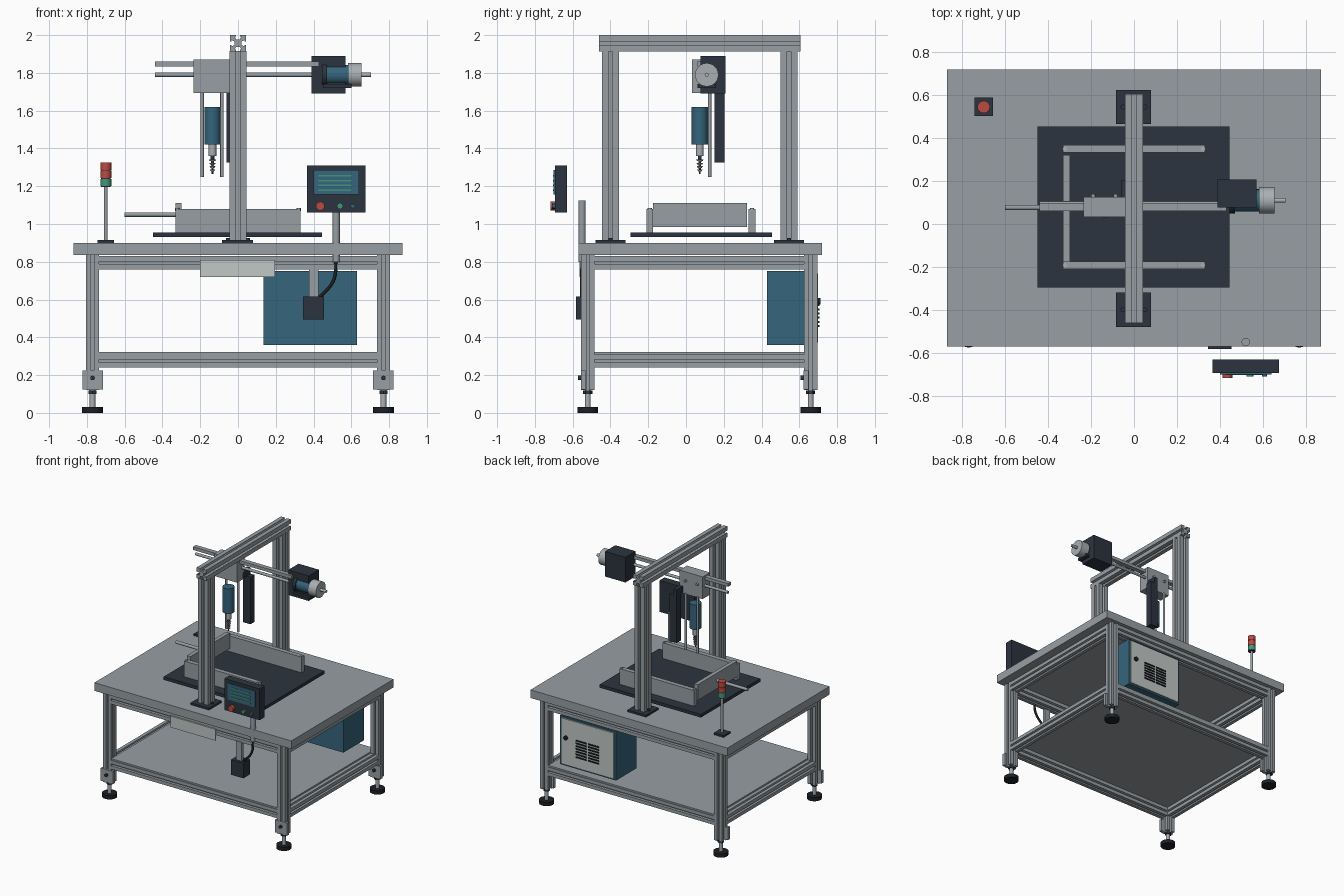
import bpy, bmesh, math
from mathutils import Vector, Matrix

old = bpy.data.objects.get("Cube")
if old:
    bpy.data.objects.remove(old, do_unlink=True)


def material(name, r, g, b):
    m = bpy.data.materials.new(name)
    m.use_nodes = True
    m.diffuse_color = (r, g, b, 1)
    m.node_tree.nodes["Principled BSDF"].inputs["Base Color"].default_value = (r, g, b, 1)
    return m


ALU = material("aluminium grey", 0.31, 0.345, 0.37)
DARK = material("dark slate", 0.025, 0.034, 0.05)
BLUE = material("cabinet blue", 0.035, 0.13, 0.2)
PALE = material("pale panel", 0.53, 0.58, 0.56)
SILVER = material("light silver", 0.4, 0.43, 0.45)
RED = material("signal red", 0.5, 0.07, 0.055)
GREEN = material("signal green", 0.06, 0.3, 0.2)
BLACK = material("rubber black", 0.012, 0.014, 0.018)


def finish(name, bm, mat, smooth=False):
    bmesh.ops.recalc_face_normals(bm, faces=bm.faces)
    me = bpy.data.meshes.new(name)
    bm.to_mesh(me)
    bm.free()
    ob = bpy.data.objects.new(name, me)
    bpy.context.collection.objects.link(ob)
    me.materials.append(mat)
    if smooth:
        bpy.ops.object.select_all(action='DESELECT')
        ob.select_set(True)
        bpy.context.view_layer.objects.active = ob
        bpy.ops.object.shade_smooth_by_angle(angle=math.radians(35))
    return ob


def box(name, mat, x, y, z):
    """Box from (min, max) pairs on each axis."""
    bm = bmesh.new()
    bmesh.ops.create_cube(bm, size=1)
    for v in bm.verts:
        v.co = [(a + b) / 2 + c * (b - a) for (a, b), c in zip((x, y, z), v.co)]
    return finish(name, bm, mat)


def rod(name, mat, start, end, r, r2=None, sides=24):
    a, b = Vector(start), Vector(end)
    bm = bmesh.new()
    turn = (b - a).to_track_quat('Z', 'Y').to_matrix().to_4x4()
    bmesh.ops.create_cone(bm, cap_ends=True, segments=sides, radius1=r,
                          radius2=r if r2 is None else r2, depth=(b - a).length,
                          matrix=Matrix.Translation((a + b) / 2) @ turn)
    return finish(name, bm, mat, sides > 8)


def extrusion(name, start, end, w):
    """Square slotted profile swept from start to end."""
    a, b = Vector(start), Vector(end)
    h, slot, pocket, lip, deep = w / 2, w * .11, w * .2, w * .1, w * .28
    side = [(-h, -h), (-slot, -h), (-slot, lip - h), (-pocket, lip - h), (-slot, deep - h),
            (slot, deep - h), (pocket, lip - h), (slot, lip - h), (slot, -h)]
    turn = (b - a).to_track_quat('Z', 'Y').to_matrix()
    bm = bmesh.new()
    loop = []
    for k in range(4):
        quarter = Matrix.Rotation(k * math.pi / 2, 3, 'Z')
        loop += [bm.verts.new(a + turn @ (quarter @ Vector((px, py, 0)))) for px, py in side]
    face = bm.faces.new(loop)
    new = bmesh.ops.extrude_face_region(bm, geom=[face])["geom"]
    bmesh.ops.translate(bm, vec=b - a, verts=[g for g in new if isinstance(g, bmesh.types.BMVert)])
    return finish(name, bm, ALU)


# Table frame
LX, FRONT, BACK, W = .77, -.52, .66, .07
box("table_top", ALU, (-.87, .87), (-.57, .72), (.835, .9))
for sx, s in ((1, "left"), (-1, "right")):
    x = sx * LX
    for y, e in ((FRONT, "front"), (BACK, "back")):
        tag = f"{e}_{s}"
        extrusion(f"leg_{tag}", (x, y, .12), (x, y, .835), W)
        box(f"foot_plate_{tag}", ALU, (x - .054, x + .054), (y - .037, y - .012), (.125, .225))
        rod(f"foot_plate_bolt_{tag}", DARK, (x, y - .036, .185), (x, y - .053, .185), .012)
        rod(f"foot_stem_{tag}", SILVER, (x, y, .03), (x, y, .125), .015)
        rod(f"foot_nut_{tag}", DARK, (x, y, .1), (x, y, .118), .024, sides=6)
        rod(f"foot_pad_{tag}", BLACK, (x, y, 0), (x, y, .03), .055)
    for z in (.795, .275):
        extrusion(f"side_rail_{s}", (x, FRONT + W / 2, z), (x, BACK - W / 2, z), W)
for y in (FRONT, BACK):
    for z in (.795, .275):
        extrusion("long_rail", (-LX + W / 2, y, z), (LX - W / 2, y, z), W)
box("lower_shelf", ALU, (-.735, .735), (-.55, .69), (.309, .322))
box("front_plate", PALE, (-.2, .195), (-.565, -.553), (.72, .81))

# Gantry
for y in (-.4, .545):
    box("post_base", DARK, (-.084, .08), (y - .08, y + .08), (.9, .915))
    extrusion("gantry_post", (0, y, .915), (0, y, 1.915), .088)
    for x in (-.052, .052):
        rod("post_base_bolt", DARK, (x, y, .915), (x, y, .925), .011)
extrusion("gantry_beam", (0, -.46, 1.957), (0, .605, 1.957), .086)

# Cross axis: guide bar, screw, carriage and drive
box("guide_bar", ALU, (-.44, .43), (.06, .097), (1.835, 1.86))
rod("drive_screw", ALU, (-.44, .095, 1.79), (.45, .095, 1.79), .011)
box("carriage", ALU, (-.235, -.03), (.032, .125), (1.693, 1.87))
for x in (-.19, -.085):
    rod("carriage_stud", ALU, (x, .12, 1.8), (x, .14, 1.8), .01, sides=12)
box("drive_housing", DARK, (.39, .57), (.078, .208), (1.69, 1.89))
rod("motor_collar", DARK, (.445, .112, 1.79), (.47, .112, 1.79), .062)
rod("motor_body", BLUE, (.465, .11, 1.79), (.585, .11, 1.79), .052)
rod("motor_cap", SILVER, (.582, .11, 1.79), (.655, .11, 1.79), .062)
rod("motor_shaft", SILVER, (.655, .11, 1.79), (.705, .11, 1.79), .011)
box("motor_cradle", DARK, (.45, .6), (.06, .16), (1.72, 1.74))

# Vertical axis and spindle
box("vertical_rail", DARK, (-.06, .005), (.15, .203), (1.325, 1.7))
box("rail_bracket", DARK, (-.06, -.03), (.1, .203), (1.7, 1.75))
for x in (-.19, -.085):
    rod("guide_rod", ALU, (x, .125, 1.25), (x, .125, 1.7), .009)
SX, SY = -.135, .073
rod("spindle_body", BLUE, (SX, SY, 1.42), (SX, SY, 1.62), .043)
rod("spindle_collar", SILVER, (SX, SY, 1.36), (SX, SY, 1.42), .02)
rod("tool_shank", DARK, (SX, SY, 1.34), (SX, SY, 1.36), .01)
rod("tool_core", DARK, (SX, SY, 1.265), (SX, SY, 1.35), .004, .009, 12)
for i in range(4):
    z = 1.285 + i * .018
    rod("tool_flute", ALU, (SX, SY, z - .006), (SX, SY, z + .003), .009 + i * .002, .014 + i * .002, 12)

# Work bed and clamping fixture
box("work_bed", DARK, (-.45, .445), (-.295, .455), (.93, .955))
for y in (-.192, .35):
    box("fixture_side", ALU, (-.33, .33), (y - .018, y + .018), (.955, 1.08))
    for x in (-.322, .322):
        rod("fixture_pin", SILVER, (x, y, 1.07), (x, y, 1.084), .011, sides=12)
box("pusher_wall", ALU, (-.33, -.298), (-.174, .322), (.985, 1.11))
rod("pusher_rod", ALU, (-.6, .077, 1.05), (-.32, .077, 1.05), .012)

# Signal lamp
PX, PY = -.7, .545
box("lamp_base", DARK, (PX - .043, PX + .043), (PY - .043, PY + .043), (.9, .915))
rod("lamp_pole", ALU, (PX, PY, .91), (PX, PY, 1.2), .01)
for n, m, z in (("green", GREEN, 1.2), ("lower_red", RED, 1.243), ("upper_red", RED, 1.286)):
    rod(f"lamp_{n}", m, (PX, PY, z), (PX, PY, z + .039), .029)
    rod("lamp_spacer", DARK, (PX, PY, z - .005), (PX, PY, z), .025)

# Control panel on its stand
box("control_panel", DARK, (.365, .675), (-.693, -.63), (1.06, 1.31))
box("control_screen", BLUE, (.4, .64), (-.701, -.693), (1.155, 1.285))
for i in range(4):
    z = 1.178 + i * .026
    box("screen_line", GREEN, (.425, .6), (-.704, -.701), (z - .004, z + .004))
for n, m, x, r, y in (("stop", RED, .435, .023, -.717), ("start", GREEN, .54, .016, -.71),
                      ("mode", BLUE, .608, .012, -.71)):
    rod(f"{n}_button", m, (x, -.693, 1.095), (x, y, 1.095), r)
rod("panel_post", ALU, (.52, -.55, .8), (.52, -.55, 1.125), .019)

# Cable and pedal box
crv = bpy.data.curves.new("cable", 'CURVE')
crv.dimensions = '3D'
crv.bevel_depth = .009
crv.bevel_resolution = 2
spline = crv.splines.new('BEZIER')
path = [(.52, -.55, .81), (.505, -.55, .7), (.43, -.55, .61)]
spline.bezier_points.add(len(path) - 1)
for p, co in zip(spline.bezier_points, path):
    p.co = co
    p.handle_left_type = p.handle_right_type = 'AUTO'
crv.materials.append(BLACK)
bpy.context.collection.objects.link(bpy.data.objects.new("cable", crv))
box("switch_bracket", ALU, (.375, .425), (-.56, -.535), (.61, .765))
box("switch_box", DARK, (.345, .455), (-.583, -.5), (.495, .615))

# Electrical cabinet with vented door at the back
box("cabinet", BLUE, (.135, .63), (.43, .69), (.36, .75))
box("cabinet_door", PALE, (.15, .615), (.69, .7), (.372, .738))
rod("door_lock", BLACK, (.57, .7, .59), (.57, .712, .59), .017)
for i in range(7):
    z = .46 + i * .022
    for x in (.325, .435):
        box("door_vent", BLACK, (x - .048, x + .048), (.7, .707), (z - .005, z + .005))
